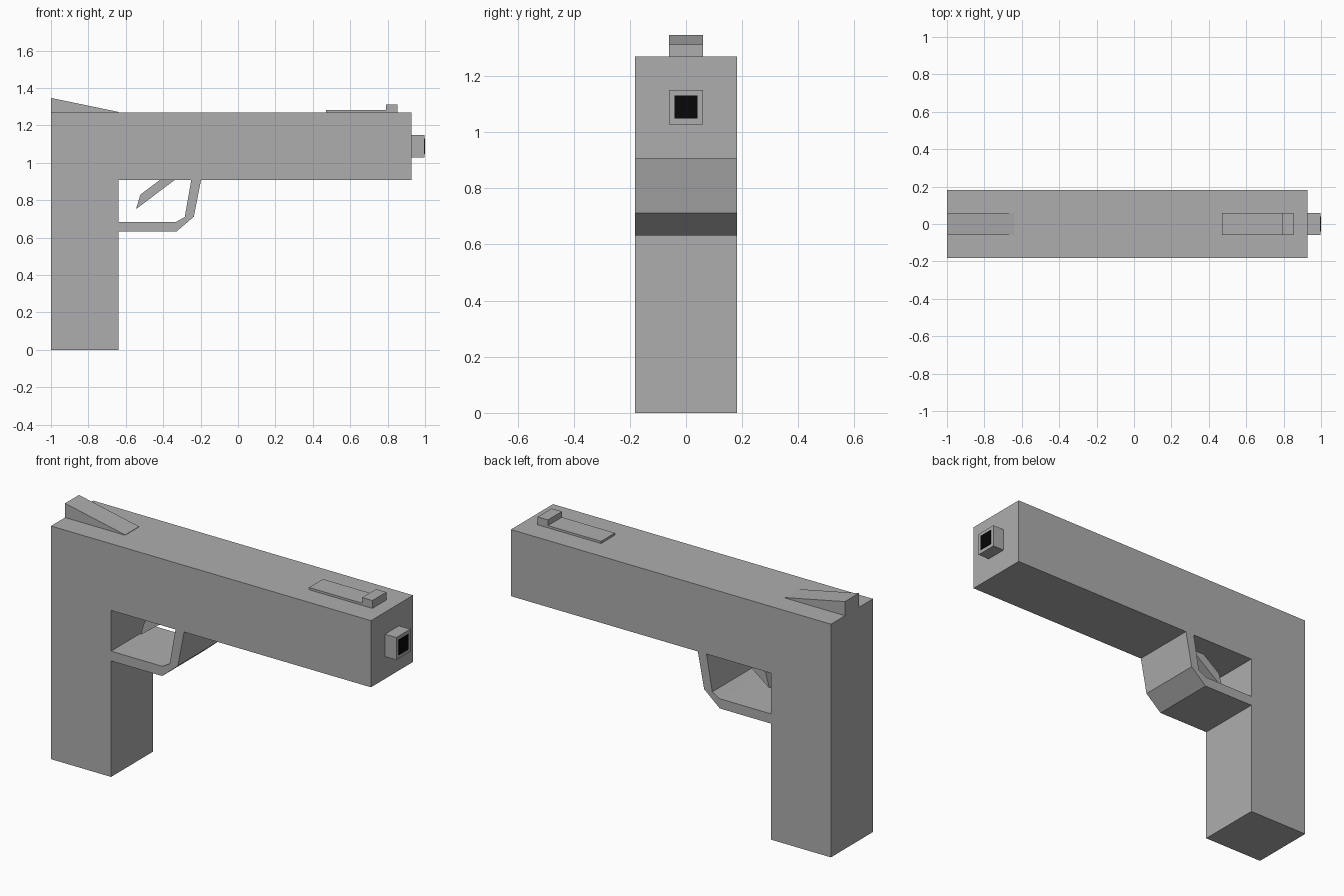
import bpy
import bmesh

if "Cube" in bpy.data.objects:
    bpy.data.objects.remove(bpy.data.objects["Cube"])

# Dark grey for the whole model, black for the opening
grey = bpy.data.materials.new("dark_grey")
grey.diffuse_color = (0.42, 0.42, 0.42, 1)
grey.use_nodes = True
grey.node_tree.nodes["Principled BSDF"].inputs["Base Color"].default_value = grey.diffuse_color
black = bpy.data.materials.new("black")
black.diffuse_color = (0.002, 0.002, 0.002, 1)
black.use_nodes = True
black.node_tree.nodes["Principled BSDF"].inputs["Base Color"].default_value = black.diffuse_color


def extrude_profile(name, points, half_width, material=grey):
    """Extrude an x-z outline symmetrically along y."""
    bm = bmesh.new()
    face = bm.faces.new([bm.verts.new((x, -half_width, z)) for x, z in points])
    result = bmesh.ops.extrude_face_region(bm, geom=[face])
    moved = [v for v in result["geom"] if isinstance(v, bmesh.types.BMVert)]
    bmesh.ops.translate(bm, verts=moved, vec=(0, 2 * half_width, 0))
    bmesh.ops.recalc_face_normals(bm, faces=bm.faces)
    mesh = bpy.data.meshes.new(name)
    bm.to_mesh(mesh)
    bm.free()
    mesh.materials.append(material)
    obj = bpy.data.objects.new(name, mesh)
    bpy.context.collection.objects.link(obj)
    return obj


def block(name, x0, x1, z0, z1, half_width, material=grey):
    outline = [(x0, z0), (x1, z0), (x1, z1), (x0, z1)]
    return extrude_profile(name, outline, half_width, material)


BODY = 0.181   # half width of the body
NARROW = 0.06  # half width of the small parts

# L-shaped body with grip
extrude_profile("body_and_grip", [
    (-1, 0), (-0.638, 0), (-0.638, 0.907), (0.928, 0.907), (0.928, 1.27), (-1, 1.27)], BODY)

# Full-width trigger guard
extrude_profile("trigger_guard", [
    (-0.638, 0.632), (-0.33, 0.632), (-0.236, 0.712), (-0.198, 0.907),
    (-0.25, 0.907), (-0.285, 0.71), (-0.33, 0.685), (-0.638, 0.685)], BODY)

# Trigger
extrude_profile("trigger", [
    (-0.545, 0.753), (-0.34, 0.907), (-0.42, 0.907), (-0.522, 0.83)], NARROW)

# Sights on top; the rear wedge keeps a thin front edge
extrude_profile("rear_sight", [
    (-1, 1.27), (-0.638, 1.27), (-0.638, 1.272), (-1, 1.347)], NARROW)
extrude_profile("front_sight", [
    (0.47, 1.27), (0.852, 1.27), (0.852, 1.313), (0.79, 1.313),
    (0.79, 1.282), (0.47, 1.282)], NARROW)

# Square muzzle with a dark opening
block("muzzle", 0.928, 0.996, 1.028, 1.15, NARROW)
block("muzzle_opening", 0.99, 1.0, 1.048, 1.13, 0.041, black)
